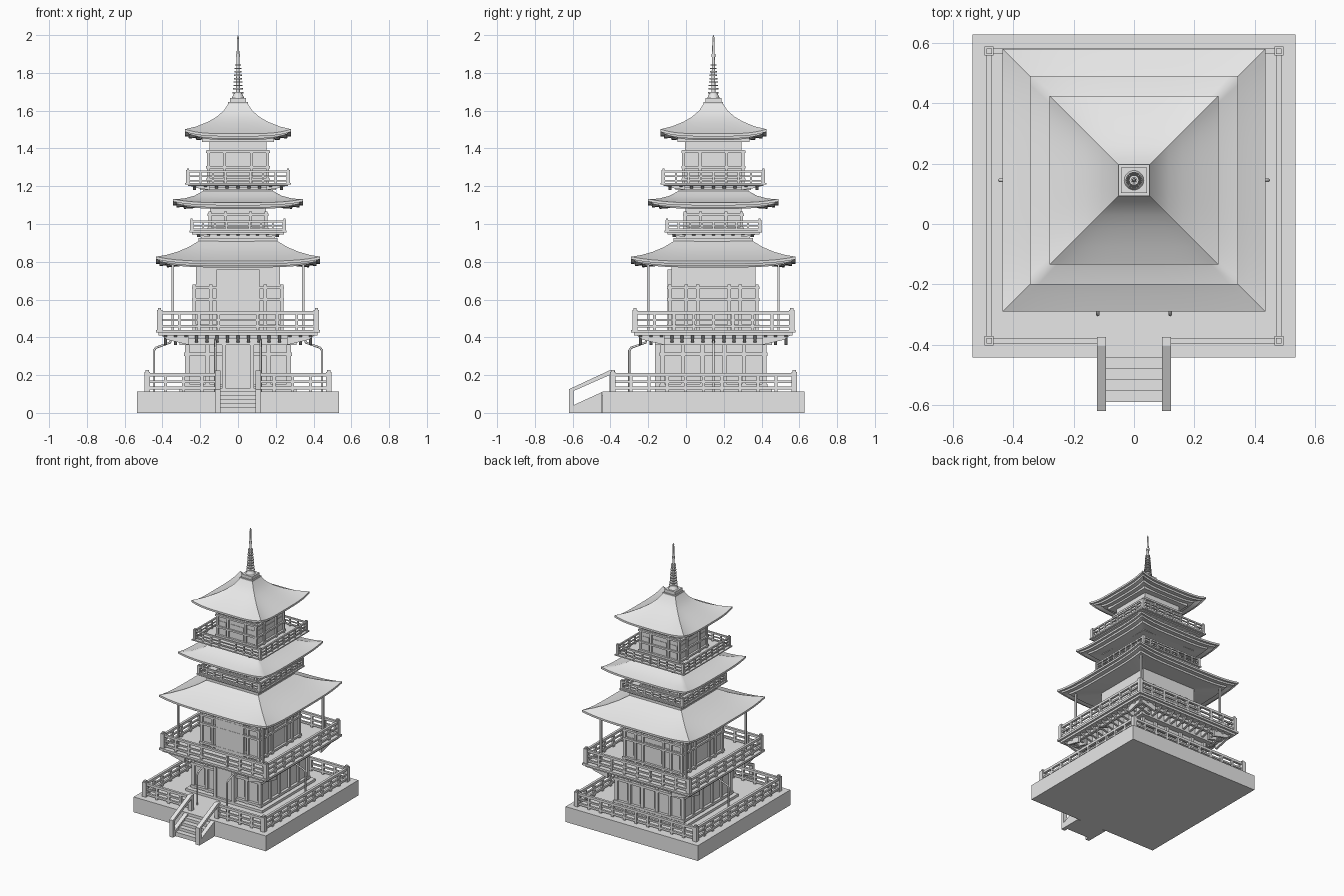
import bpy, bmesh, math
from mathutils import Matrix, Vector

if "Cube" in bpy.data.objects:
    bpy.data.objects.remove(bpy.data.objects["Cube"])

GREY = bpy.data.materials.new("stone grey")
GREY.use_nodes = True
COLOUR = (0.8, 0.8, 0.8, 1)
GREY.diffuse_color = COLOUR
GREY.node_tree.nodes["Principled BSDF"].inputs["Base Color"].default_value = COLOUR

TOWER = Matrix.Translation((0, 0.145, 0))
BASE = Matrix.Translation((0, 0.093, 0))


def sides(origin):
    """Frames for front, right, back and left; local -y points outward."""
    return [origin @ Matrix.Rotation(i * math.pi / 2, 4, 'Z') for i in range(4)]


def box(bm, m, x0, x1, y0, y1, z0, z1):
    c = Matrix.Translation(((x0 + x1) / 2, (y0 + y1) / 2, (z0 + z1) / 2))
    s = Matrix.Diagonal((x1 - x0, y1 - y0, z1 - z0, 1))
    bmesh.ops.create_cube(bm, size=1, matrix=m @ c @ s)


def slab(bm, m, half, z0, z1):
    box(bm, m, -half, half, -half, half, z0, z1)


def post(bm, m, x, y, w, z0, z1):
    box(bm, m, x - w, x + w, y - w, y + w, z0, z1)


def prism(bm, m, outline, x0, x1):
    """Extrude a (y, z) outline along x."""
    a = [bm.verts.new(m @ Vector((x0, y, z))) for y, z in outline]
    b = [bm.verts.new(m @ Vector((x1, y, z))) for y, z in outline]
    bm.faces.new(a)
    bm.faces.new(b[::-1])
    for i in range(len(a)):
        j = (i + 1) % len(a)
        bm.faces.new((a[i], b[i], b[j], a[j]))


def finish(name, bm, smooth=False):
    bmesh.ops.recalc_face_normals(bm, faces=bm.faces)
    me = bpy.data.meshes.new(name)
    bm.to_mesh(me)
    bm.free()
    me.materials.append(GREY)
    ob = bpy.data.objects.new(name, me)
    bpy.context.collection.objects.link(ob)
    if smooth:
        bpy.ops.object.select_all(action='DESELECT')
        ob.select_set(True)
        bpy.context.view_layer.objects.active = ob
        bpy.ops.object.shade_smooth_by_angle(angle=math.radians(35))
    return ob


def railing(name, origin, half, z, height, w, bays, gap=0):
    """Square railing; gap leaves an opening of that half width in the front."""
    bm = bmesh.new()
    for i, m in enumerate(sides(origin)):
        post(bm, m, half, -half, w, z, z + height)
        post(bm, m, half, -half, w * 0.6, z + height, z + height + w * 0.7)
        spans = [(-half, -gap), (gap, half)] if gap and i == 0 else [(-half, half)]
        for a, b in spans:
            for level, t in ((0.86, 0.6), (0.5, 0.4), (0.18, 0.5)):
                c = z + height * level
                box(bm, m, a, b, -half - w * t, -half + w * t, c - w * t, c + w * t)
        for k in range(1, bays):
            x = -half + 2 * half * k / bays
            if i or abs(x) > gap:
                post(bm, m, x, -half, w * 0.55, z, z + height * 0.86)
    finish(name, bm)


def storey(name, half, z0, z1, columns, beams, w):
    """Timber-framed box: recessed walls, columns and horizontal beams."""
    bm = bmesh.new()
    slab(bm, TOWER, half - w * 1.3, z0, z1)
    for m in sides(TOWER):
        for x in columns:
            post(bm, m, x * (half - w), -half + w, w, z0, z1)
        for z in beams:
            box(bm, m, -half - w / 2, half + w / 2, -half - w / 2, -half + w * 1.5, z - w * 0.8, z + w * 0.8)
        # raised shutters between the columns
        for a, b in zip(columns, columns[1:]):
            x0, x1 = a * (half - w) + w * 2, b * (half - w) - w * 2
            h = z1 - z0
            box(bm, m, x0, x1, -half + w * 0.9, -half + w * 2, z0 + h * 0.2, z0 + h * 0.72)
    finish(name, bm)


def roof(name, rows, n=24):
    """Square roof; each row is half width, height and corner lift."""
    bm = bmesh.new()
    rings = []
    for half, z, lift in rows:
        ring = []
        for m in sides(TOWER):
            for k in range(n):
                u = 2 * k / n - 1
                ring.append(bm.verts.new(m @ Vector((u * half, -half, z + lift * abs(u) ** 4))))
        rings.append(ring)
    for a, b in zip(rings, rings[1:]):
        for i in range(4 * n):
            j = (i + 1) % (4 * n)
            bm.faces.new((a[i], b[i], b[j], a[j]))
    finish(name, bm, True)


def roof_rows(slope, lift, inner, ceiling):
    """Concave top, stepped eave edge and soffit running back to the wall."""
    e, z = slope[-1]
    span = e - slope[0][0]
    rows = [(h, zz, lift * ((h - slope[0][0]) / span) ** 2) for h, zz in slope]
    rows += [(e, z - 0.014, lift), (e - 0.018, z - 0.014, lift), (e - 0.02, z - 0.026, lift),
             (e - 0.055, z - 0.022, lift * 0.8), (e - 0.06, z - 0.033, lift * 0.7),
             (inner, ceiling, 0)]
    return rows


def balcony(name, half, wall, z0, z1, drop, ribs):
    bm = bmesh.new()
    slab(bm, TOWER, half, (z0 + z1) / 2, z1)
    slab(bm, TOWER, half - 0.015, z0, z1 - 0.01)
    for m in sides(TOWER):
        # tapering bracket beams under the floor
        for k in range(ribs):
            x = (half - 0.05) * (2 * k / (ribs - 1) - 1)
            reach = max(wall - 0.02, 0.01)
            prism(bm, m, [(-half + 0.03, z0), (-half + 0.06, z0 - drop * 0.45),
                          (-reach, z0 - drop), (-reach, z0)], x - 0.008, x + 0.008)
        box(bm, m, -half + 0.06, half - 0.06, -half + 0.06, -half + 0.08, z0 - drop * 0.4, z0)
    slab(bm, TOWER, wall + 0.03, z0 - drop, z0)
    finish(name, bm)


# Stone platform
bm = bmesh.new()
slab(bm, BASE, 0.535, 0, 0.112)
slab(bm, TOWER, 0.31, 0.112, 0.13)
finish("platform", bm)
railing("platform_railing", BASE, 0.48, 0.112, 0.105, 0.015, 10, gap=0.12)

# Front steps with sloping side rails
bm = bmesh.new()
I = Matrix()
for k in range(5):
    box(bm, I, -0.095, 0.095, -0.59 + k * 0.037, -0.42, 0, 0.03 + k * 0.0205)
finish("front_steps", bm)
bm = bmesh.new()
for s in (-1, 1):
    x0, x1 = s * 0.092, s * 0.122
    prism(bm, I, [(-0.62, 0.105), (-0.62, 0.125), (-0.405, 0.225), (-0.405, 0.2)], x0, x1)
    box(bm, I, min(x0, x1), max(x0, x1), -0.62, -0.595, 0, 0.125)
    box(bm, I, min(x0, x1), max(x0, x1), -0.405, -0.375, 0.11, 0.225)
    prism(bm, I, [(-0.62, 0), (-0.62, 0.03), (-0.445, 0.11), (-0.445, 0)], x0, x1)
finish("step_side_rails", bm)

# Three storeys, lowest one carrying the wide balcony
storey("ground_storey", 0.28, 0.112, 0.40, (-1, -0.6, -0.22, 0.22, 0.6, 1), (0.145, 0.31, 0.37), 0.011)
bm = bmesh.new()
for x in (-0.074, 0.074):
    box(bm, TOWER, x - 0.01, x + 0.01, -0.31, -0.27, 0.112, 0.42)
box(bm, TOWER, -0.084, 0.084, -0.31, -0.27, 0.40, 0.42)
box(bm, TOWER, -0.064, 0.064, -0.295, -0.27, 0.13, 0.40)
finish("front_door", bm)
balcony("lower_balcony", 0.435, 0.28, 0.41, 0.44, 0.05, 15)
railing("lower_balcony_railing", TOWER, 0.415, 0.44, 0.105, 0.014, 8)

storey("main_storey", 0.24, 0.44, 0.68, (-1, -0.62, -0.36, 0.36, 0.62, 1), (0.46, 0.60, 0.662), 0.009)
bm = bmesh.new()
slab(bm, TOWER, 0.222, 0.68, 0.80)
box(bm, TOWER, -0.115, 0.115, -0.243, -0.2, 0.44, 0.76)
finish("main_storey_top", bm)
bm = bmesh.new()
for m in sides(TOWER):
    post(bm, m, 0.345, -0.345, 0.006, 0.44, 0.80)
finish("corner_poles", bm)
roof("lower_roof", roof_rows([(0.2, 0.915), (0.26, 0.877), (0.32, 0.847), (0.38, 0.822), (0.435, 0.803)],
                             0.024, 0.22, 0.785))

# Middle tier
bm = bmesh.new()
slab(bm, TOWER, 0.21, 0.87, 0.925)
slab(bm, TOWER, 0.195, 0.925, 0.95)
finish("middle_footing", bm)
balcony("middle_balcony", 0.258, 0.17, 0.945, 0.965, 0.015, 9)
railing("middle_balcony_railing", TOWER, 0.245, 0.96, 0.062, 0.009, 8)
storey("middle_storey", 0.157, 0.95, 1.065, (-1, -0.45, 0.45, 1), (0.975, 1.05), 0.008)
bm = bmesh.new()
slab(bm, TOWER, 0.148, 1.06, 1.10)
slab(bm, TOWER, 0.22, 1.085, 1.105)
finish("middle_storey_top", bm)
roof("middle_roof", roof_rows([(0.18, 1.178), (0.23, 1.148), (0.29, 1.125), (0.345, 1.113)], 0.02, 0.15, 1.09))

# Upper tier
bm = bmesh.new()
slab(bm, TOWER, 0.185, 1.14, 1.2)
finish("upper_footing", bm)
balcony("upper_balcony", 0.28, 0.17, 1.2, 1.217, 0.02, 9)
railing("upper_balcony_railing", TOWER, 0.265, 1.217, 0.07, 0.009, 8)
storey("upper_storey", 0.165, 1.21, 1.392, (-1, -0.45, 0.45, 1), (1.235, 1.3, 1.382), 0.008)
bm = bmesh.new()
slab(bm, TOWER, 0.15, 1.39, 1.45)
slab(bm, TOWER, 0.19, 1.435, 1.46)
finish("upper_storey_top", bm)
roof("upper_roof", roof_rows([(0.046, 1.645), (0.075, 1.6), (0.115, 1.564), (0.16, 1.535), (0.22, 1.503), (0.28, 1.478)],
                             0.024, 0.15, 1.448))

# Spire: square base, bowl, rings and needle
bm = bmesh.new()
slab(bm, TOWER, 0.052, 1.635, 1.645)
slab(bm, TOWER, 0.043, 1.645, 1.668)
finish("spire_base", bm)


def disc(bm, z0, z1, r0, r1):
    bmesh.ops.create_cone(bm, cap_ends=True, segments=20, radius1=r0, radius2=r1, depth=z1 - z0,
                          matrix=TOWER @ Matrix.Translation((0, 0, (z0 + z1) / 2)))


bm = bmesh.new()
disc(bm, 1.665, 1.69, 0.034, 0.022)
disc(bm, 1.69, 1.70, 0.028, 0.028)
disc(bm, 1.69, 1.9, 0.011, 0.007)
disc(bm, 1.9, 1.99, 0.007, 0.005)
for k in range(8):
    z, r = 1.712 + k * 0.018, 0.026 - k * 0.0014
    disc(bm, z, z + 0.007, r, r)
disc(bm, 1.885, 1.9, 0.011, 0.011)
disc(bm, 1.985, 2.0, 0.006, 0.001)
finish("spire", bm, True)

# Bent drain pipes on the front and both flanks
FLANK = sides(TOWER)
for name, m, x in (("front_left_pipe", FLANK[0], 0.12), ("front_right_pipe", FLANK[0], -0.12),
                   ("left_pipe", FLANK[1], 0), ("right_pipe", FLANK[3], 0)):
    cu = bpy.data.curves.new(name, 'CURVE')
    cu.dimensions = '3D'
    cu.bevel_depth = 0.006
    cu.bevel_resolution = 2
    sp = cu.splines.new('POLY')
    path = [(-0.445, 0.112), (-0.445, 0.33), (-0.435, 0.345), (-0.36, 0.372), (-0.345, 0.41)]
    sp.points.add(len(path) - 1)
    for p, (y, z) in zip(sp.points, path):
        p.co = (*(m @ Vector((x, y, z))), 1)
    cu.materials.append(GREY)
    bpy.context.collection.objects.link(bpy.data.objects.new(name, cu))
